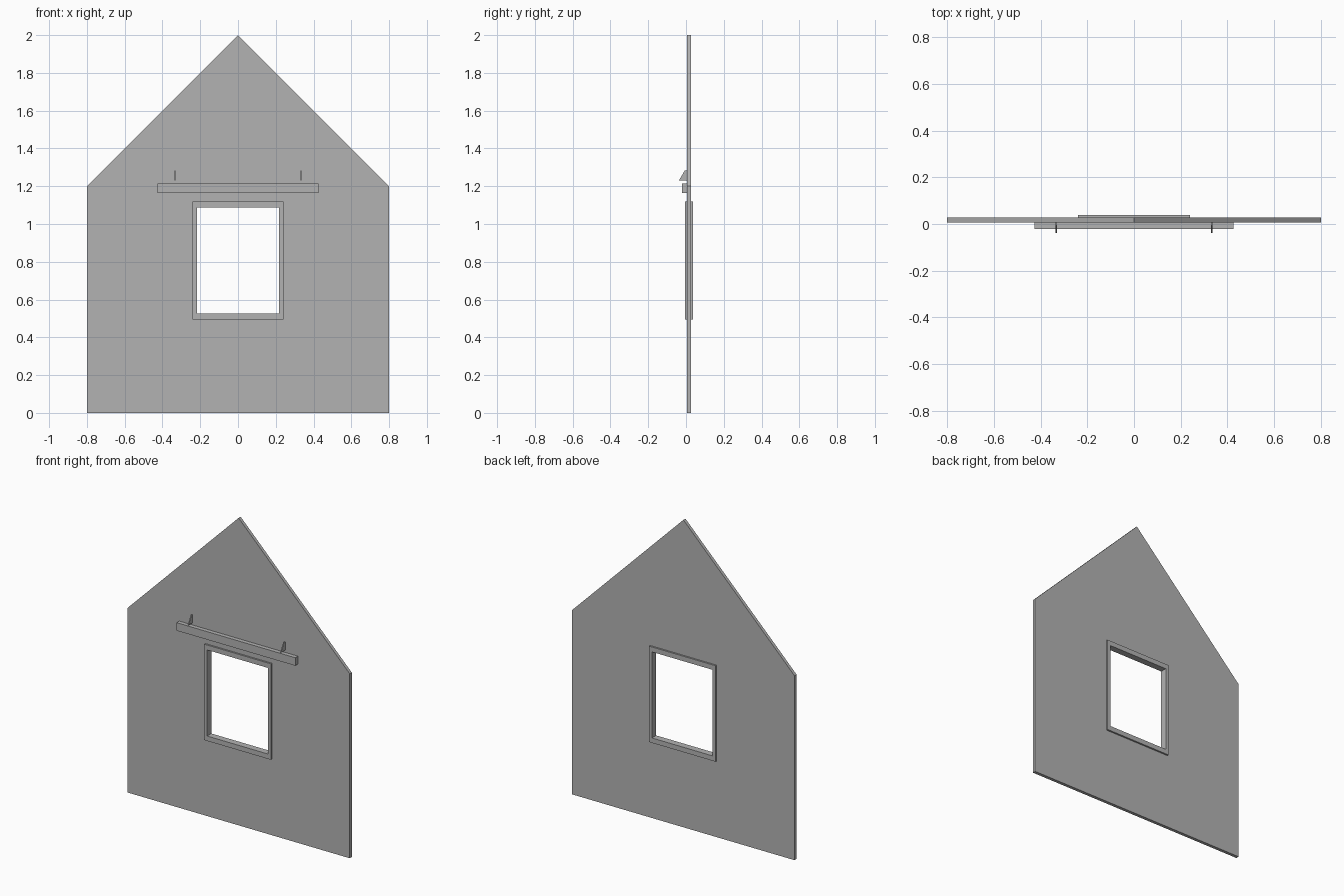
import bpy, bmesh
from mathutils import Vector

if "Cube" in bpy.data.objects:
    bpy.data.objects.remove(bpy.data.objects["Cube"])

grey = bpy.data.materials.new("plain grey")
grey.diffuse_color = (0.45, 0.45, 0.45, 1)
grey.use_nodes = True
grey.node_tree.nodes["Principled BSDF"].inputs["Base Color"].default_value = grey.diffuse_color


def extrude(name, outline, axis, lo, hi):
    """Solid made by pushing a 2D outline along axis 'x' (y,z points) or 'y' (x,z points)."""
    place = (lambda p, d: (d, p[0], p[1])) if axis == 'x' else (lambda p, d: (p[0], d, p[1]))
    bm = bmesh.new()
    face = bm.faces.new([bm.verts.new(place(p, lo)) for p in outline])
    ext = bmesh.ops.extrude_face_region(bm, geom=[face])
    moved = [v for v in ext["geom"] if isinstance(v, bmesh.types.BMVert)]
    bmesh.ops.translate(bm, verts=moved, vec=Vector(place((0, 0), hi - lo)))
    bmesh.ops.recalc_face_normals(bm, faces=bm.faces)
    mesh = bpy.data.meshes.new(name)
    bm.to_mesh(mesh)
    bm.free()
    mesh.materials.append(grey)
    obj = bpy.data.objects.new(name, mesh)
    bpy.context.collection.objects.link(obj)
    return obj


def rect(x, z0, z1):
    return [(-x, z0), (x, z0), (x, z1), (-x, z1)]


def cut(obj, outline):
    """Through-hole along y."""
    hole = extrude(obj.name + "_cutter", outline, 'y', -0.2, 0.2)
    hole.hide_render = True
    hole.hide_viewport = True
    mod = obj.modifiers.new("opening", 'BOOLEAN')
    mod.object = hole
    mod.solver = 'EXACT'
    bpy.context.view_layer.update()
    result = bpy.data.meshes.new_from_object(
        obj.evaluated_get(bpy.context.evaluated_depsgraph_get()))
    obj.modifiers.clear()
    obj.data = result
    bpy.data.objects.remove(hole)


# Gable wall with the window opening
wall = extrude("gable_wall", [(-0.8, 0), (0.8, 0), (0.8, 1.2), (0, 2), (-0.8, 1.2)],
               'y', 0.006, 0.027)
cut(wall, rect(0.23, 0.51, 1.103))

# Window frame, standing proud on both sides of the wall
frame = extrude("window_frame", rect(0.24, 0.495, 1.119), 'y', -0.005, 0.038)
cut(frame, rect(0.218, 0.527, 1.087))

# Horizontal beam above the window
extrude("beam", rect(0.427, 1.163, 1.215), 'y', -0.021, 0.006)

# Pair of thin tapered brackets above the beam
for side, x in (("left", -0.333), ("right", 0.333)):
    extrude(side + "_bracket",
            [(0.006, 1.23), (-0.038, 1.23), (-0.006, 1.284), (0.006, 1.284)],
            'x', x - 0.003, x + 0.003)
